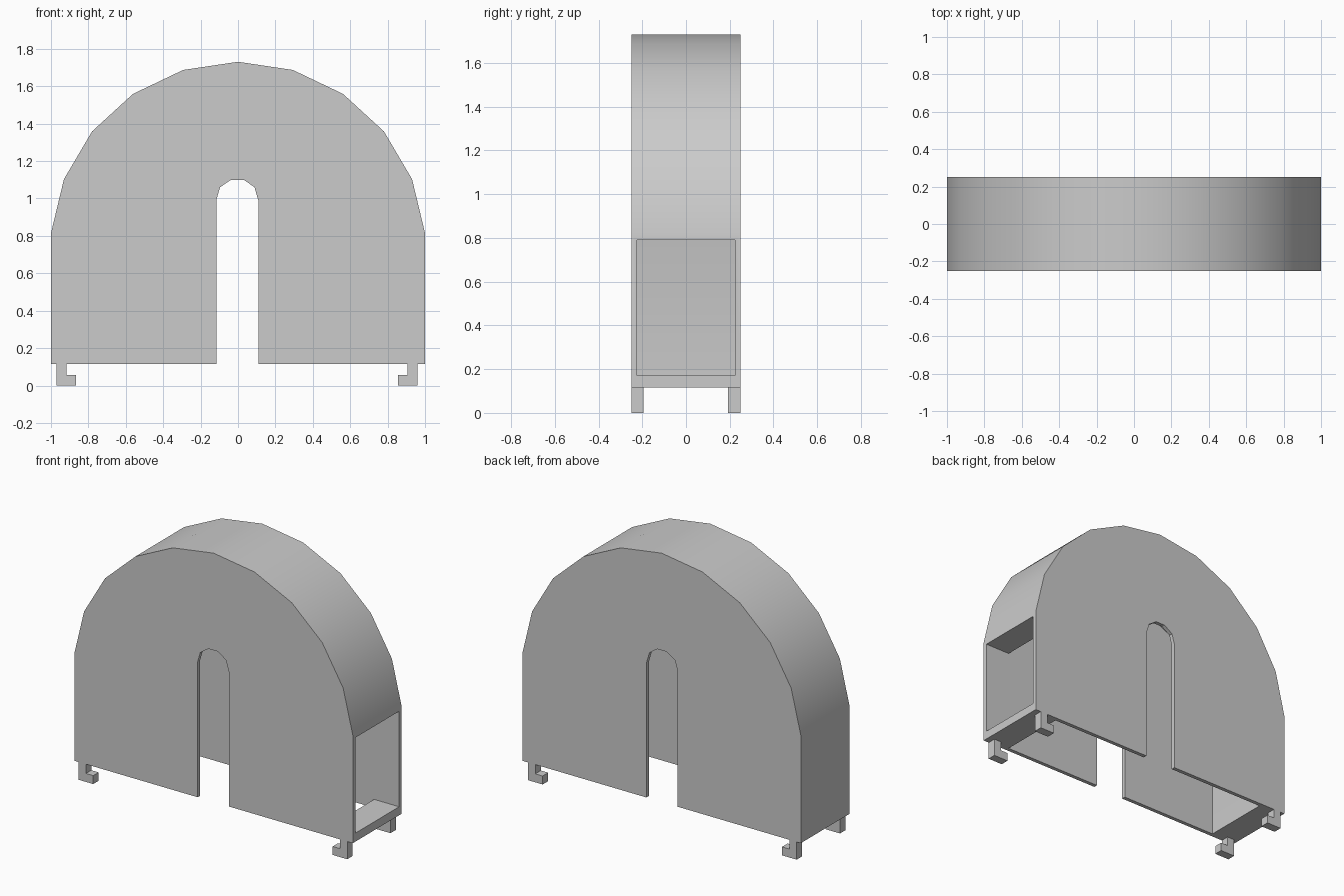
import bpy
import bmesh
from math import sin, cos, radians

if "Cube" in bpy.data.objects:
    bpy.data.objects.remove(bpy.data.objects["Cube"])

# One plain grey material
grey = bpy.data.materials.new("plain_grey")
grey.use_nodes = True
grey.diffuse_color = (0.6, 0.6, 0.6, 1)
grey.node_tree.nodes["Principled BSDF"].inputs["Base Color"].default_value = (0.6, 0.6, 0.6, 1)

BASE, TOP_CENTRE, HALF_DEPTH = 0.115, 0.727, 0.25
SKIN, WALL = 0.025, 0.18


def prism(name, outline, y0, y1):
    """Extrude an outline in the x-z plane along y."""
    bm = bmesh.new()
    face = bm.faces.new([bm.verts.new((x, y0, z)) for x, z in outline])
    extruded = bmesh.ops.extrude_face_region(bm, geom=[face])["geom"]
    moved = [v for v in extruded if isinstance(v, bmesh.types.BMVert)]
    bmesh.ops.translate(bm, verts=moved, vec=(0, y1 - y0, 0))
    bmesh.ops.recalc_face_normals(bm, faces=bm.faces)
    mesh = bpy.data.meshes.new(name)
    bm.to_mesh(mesh)
    bm.free()
    mesh.materials.append(grey)
    obj = bpy.data.objects.new(name, mesh)
    bpy.context.collection.objects.link(obj)
    return obj


def arch(radius, bottom):
    """Straight sides with a ten-sided round top."""
    curve = [(radius * sin(radians(a)), TOP_CENTRE + radius * cos(radians(a)))
             for a in range(-85, 86, 17)]
    return [(curve[0][0], bottom)] + curve + [(curve[-1][0], bottom)]


def rectangle(x0, x1, z0, z1):
    return [(x0, z0), (x1, z0), (x1, z1), (x0, z1)]


def select_only(obj):
    bpy.ops.object.select_all(action="DESELECT")
    obj.select_set(True)
    bpy.context.view_layer.objects.active = obj


def cut(obj, cutter):
    cutter.hide_render = True
    mod = obj.modifiers.new("cut", "BOOLEAN")
    mod.operation = "DIFFERENCE"
    mod.solver = "EXACT"
    mod.object = cutter
    select_only(obj)
    bpy.ops.object.modifier_apply(modifier=mod.name)
    bpy.data.objects.remove(cutter)


# Arched housing, hollow and open underneath
housing = prism("arched_housing", arch(1.0038, BASE), -HALF_DEPTH, HALF_DEPTH)
inner = HALF_DEPTH - SKIN
cut(housing, prism("cavity_cutter", arch(1.0038 - WALL, -0.1), -inner, inner))

# Window through the left end wall
cut(housing, prism("window_cutter", rectangle(0.7, 1.2, 0.17, 0.79), -inner, inner))

# Round-topped slot through the front and back panels
slot = [(-0.115, -0.1), (-0.115, 0.995), (-0.096, 1.06), (-0.037, 1.1),
        (0.031, 1.1), (0.088, 1.06), (0.11, 0.985), (0.11, -0.1)]
cut(housing, prism("slot_cutter", slot, -0.4, 0.4))

select_only(housing)
bpy.ops.object.shade_smooth_by_angle(angle=radians(30))

# Hooked feet at the four corners, toes pointing inward
for side, label, outer in ((1, "left", 0.96), (-1, "right", 0.97)):
    hook = [(outer, BASE), (outer, 0), (outer - 0.105, 0), (outer - 0.105, 0.055),
            (outer - 0.053, 0.055), (outer - 0.053, BASE)]
    hook = [(side * x, z) for x, z in hook]
    prism("front_" + label + "_foot", hook, -HALF_DEPTH, -0.195)
    prism("back_" + label + "_foot", hook, 0.193, HALF_DEPTH)
